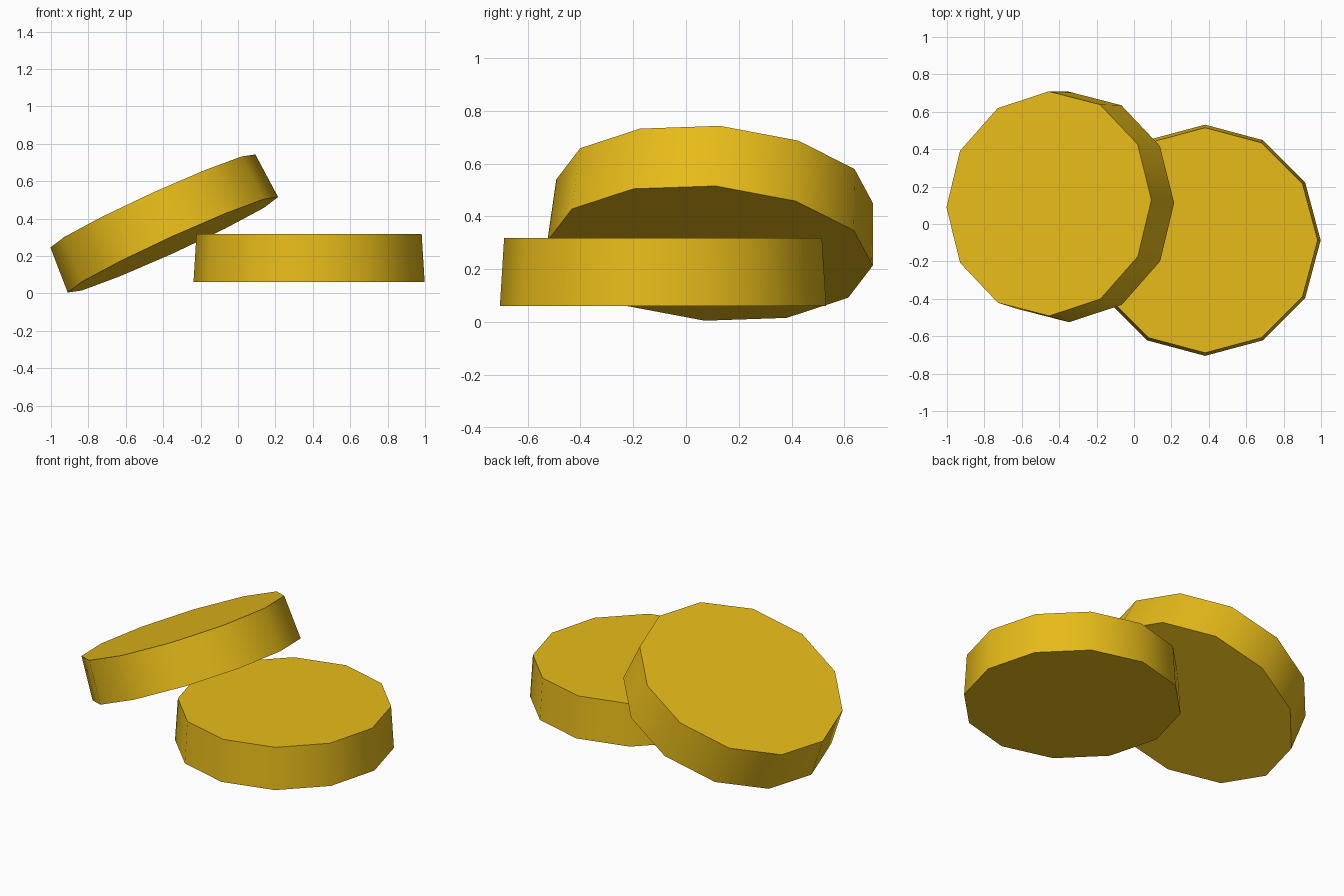
import bpy, math
from mathutils import Vector, Matrix

if "Cube" in bpy.data.objects:
    bpy.data.objects.remove(bpy.data.objects["Cube"])

gold = bpy.data.materials.new("gold")
gold.diffuse_color = (0.80, 0.50, 0.01, 1)
gold.use_nodes = True
gold.node_tree.nodes["Principled BSDF"].inputs["Base Color"].default_value = gold.diffuse_color


def coin(name, center, axis_x=(1, 0, 0), axis_y=(0, 1, 0)):
    """Twelve-sided disc, slightly narrower on its top face."""
    bpy.ops.mesh.primitive_cone_add(vertices=12, radius1=0.618, radius2=0.602, depth=0.258)
    ob = bpy.context.object
    ob.name = name
    u = Vector(axis_x).normalized()
    n = u.cross(Vector(axis_y)).normalized()
    rot = Matrix((u, n.cross(u), n)).transposed().to_4x4()
    ob.matrix_world = Matrix.Translation(center) @ rot
    ob.data.materials.append(gold)
    # smooth rim, crisp face edges
    bpy.ops.object.shade_smooth_by_angle(angle=math.radians(40))
    return ob


# coin lying level
coin("flat_coin", (0.38, -0.087, 0.189))

# coin leaning on the level one
coin("leaning_coin", (-0.4015, 0.10, 0.377), (0.908, 0.033, 0.412), (0, 0.997, -0.075))
